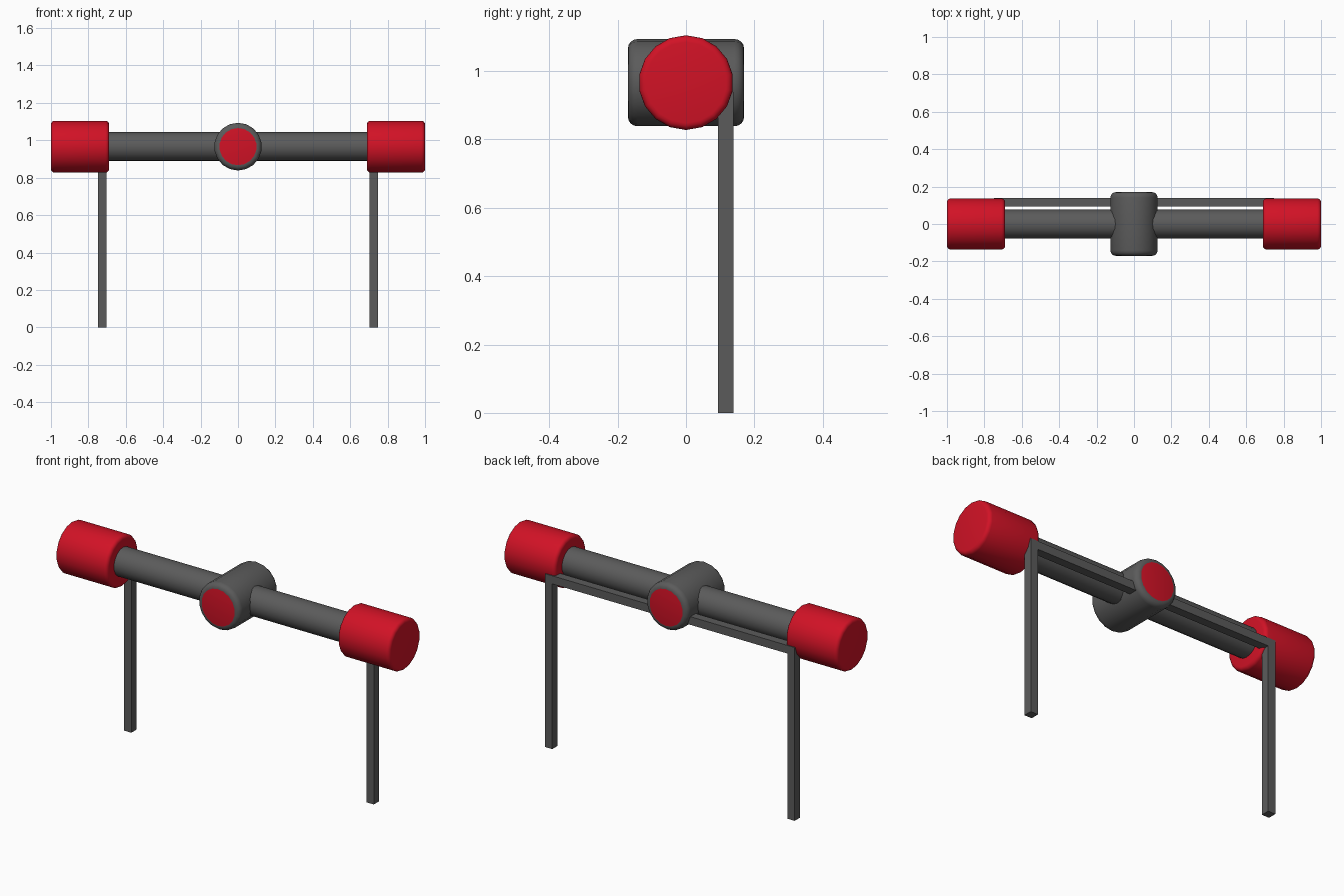
import bpy, bmesh, math
from mathutils import Vector

if "Cube" in bpy.data.objects:
    bpy.data.objects.remove(bpy.data.objects["Cube"])

SIDES = 18
AXIS_Z = 0.966      # height of the main bar's axis


def material(name, rgb):
    m = bpy.data.materials.new(name)
    m.diffuse_color = (*rgb, 1.0)
    m.use_nodes = True
    m.node_tree.nodes["Principled BSDF"].inputs["Base Color"].default_value = m.diffuse_color
    return m


RED = material("red", (0.64, 0.006, 0.019))
GREY = material("dark grey", (0.105, 0.105, 0.105))


def add_object(name, bm, mats):
    bmesh.ops.recalc_face_normals(bm, faces=bm.faces)
    me = bpy.data.meshes.new(name)
    bm.to_mesh(me)
    bm.free()
    for m in mats:
        me.materials.append(m)
    ob = bpy.data.objects.new(name, me)
    bpy.context.collection.objects.link(ob)
    return ob


def cylinder(name, axis, start, end, radius, bevel, mats):
    """Round bar along x or y with rounded rims; the end discs use the last material."""
    profile = [(start, radius), (end, radius)]
    if bevel:
        arc = [math.radians(22.5 * i) for i in range(5)]
        profile = [(start + bevel * (1 - math.sin(a)), radius - bevel * (1 - math.cos(a)))
                   for a in reversed(arc)]
        profile += [(end - bevel * (1 - math.sin(a)), radius - bevel * (1 - math.cos(a)))
                    for a in arc]
        # walk from the start disc to the end disc
        profile.sort(key=lambda p: p[0])
    bm = bmesh.new()
    rings = []
    for t, r in profile:
        ring = []
        for i in range(SIDES):
            a = math.tau * i / SIDES
            side, up = r * math.sin(a), AXIS_Z + r * math.cos(a)
            co = (t, side, up) if axis == "x" else (side, t, up)
            ring.append(bm.verts.new(co))
        rings.append(ring)
    for a, b in zip(rings, rings[1:]):
        for i in range(SIDES):
            j = (i + 1) % SIDES
            bm.faces.new((a[i], a[j], b[j], b[i])).smooth = True
    for ring in (rings[0], rings[-1]):
        bm.faces.new(ring).material_index = len(mats) - 1
    ob = add_object(name, bm, mats)
    ob.data.set_sharp_from_angle(angle=math.radians(35))
    return ob


def box(name, lo, hi):
    lo, hi = Vector(lo), Vector(hi)
    bm = bmesh.new()
    bmesh.ops.create_cube(bm, size=1.0)
    for v in bm.verts:
        v.co = (lo + hi) / 2 + v.co * (hi - lo)
    return add_object(name, bm, [GREY])


# main bar and central hub with red end discs
cylinder("main_bar", "x", -0.75, 0.75, 0.0775, 0, [GREY])
cylinder("centre_hub", "y", -0.17, 0.17, 0.1275, 0.028, [GREY, RED])

# red end caps
cylinder("left_end_cap", "x", -1.0, -0.689, 0.1385, 0.02, [RED])
cylinder("right_end_cap", "x", 0.689, 1.0, 0.1385, 0.02, [RED])

# square-tube stand behind the bar
Y0, Y1, TOP, W = 0.093, 0.139, 0.938, 0.044
box("left_leg", (-0.748, Y0, 0), (-0.748 + W, Y1, TOP))
box("right_leg", (0.748 - W, Y0, 0), (0.748, Y1, TOP))
box("rear_crossbeam", (-0.748 + W, Y0, TOP - W), (0.748 - W, Y1, TOP))
